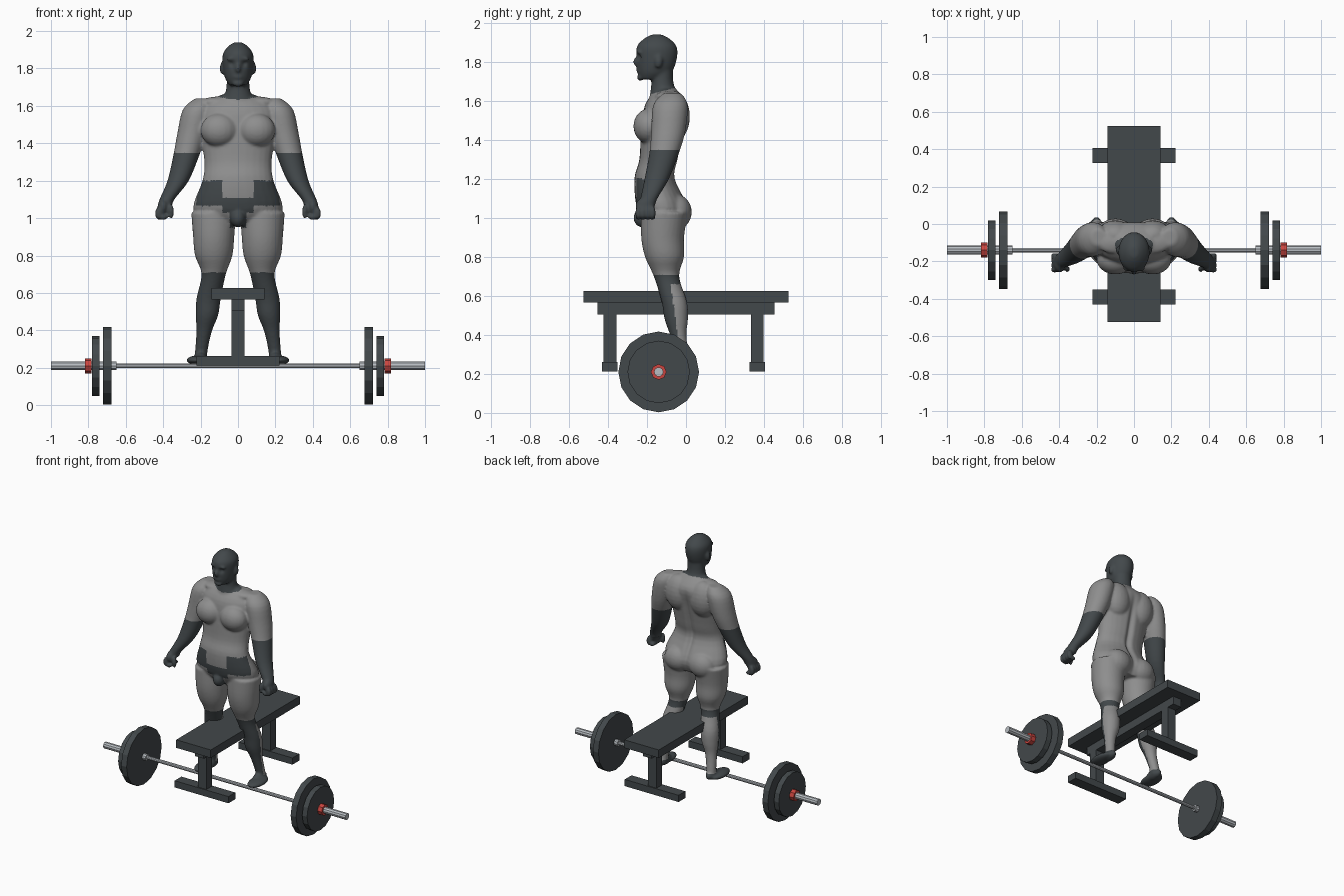
import bpy, bmesh, math
from mathutils import Matrix, Vector

default = bpy.data.objects.get("Cube")
if default:
    bpy.data.objects.remove(default, do_unlink=True)


def material(name, *rgb):
    mat = bpy.data.materials.new(name)
    mat.use_nodes = True
    mat.diffuse_color = (*rgb, 1)
    shader = mat.node_tree.nodes["Principled BSDF"]
    shader.inputs["Base Color"].default_value = mat.diffuse_color
    return mat


charcoal = material("charcoal", .055, .065, .07)
grey_skin = material("grey skin", .27, .27, .27)
steel = material("steel", .48, .51, .54)
red = material("red collar", .6, .06, .05)


def add_object(name, bm, *materials):
    mesh = bpy.data.meshes.new(name)
    bmesh.ops.recalc_face_normals(bm, faces=bm.faces)
    bm.to_mesh(mesh)
    bm.free()
    for mat in materials:
        mesh.materials.append(mat)
    ob = bpy.data.objects.new(name, mesh)
    bpy.context.collection.objects.link(ob)
    return ob


def placed(centre, size):
    return Matrix.Translation(centre) @ Matrix.Diagonal((*size, 1))


def box(name, centre, size):
    bm = bmesh.new()
    bmesh.ops.create_cube(bm, matrix=placed(centre, size))
    add_object(name, bm, charcoal)


def rod(name, middle, length, radius, sides, mat):
    """Cylinder along x on the barbell axis."""
    bm = bmesh.new()
    matrix = Matrix.Translation((middle, -.14, .21)) @ Matrix.Rotation(math.pi / 2, 4, "Y")
    bmesh.ops.create_cone(bm, cap_ends=True, segments=sides, radius1=radius,
                          radius2=radius, depth=length, matrix=matrix)
    add_object(name, bm, mat)


# Bench
box("bench_seat", (0, 0, .595), (.285, 1.05, .06))
box("bench_rail", (0, 0, .535), (.07, .91, .06))
for end, y in (("front", -.39), ("back", .365)):
    box(end + "_bench_post", (0, y, .38), (.07, .065, .25))
    box(end + "_bench_foot", (0, y, .237), (.445, .08, .05))

# Barbell
rod("barbell_shaft", 0, 1.4, .013, 10, steel)
for name, side in (("left", 1), ("right", -1)):
    rod(name + "_sleeve", side * .825, .35, .024, 10, steel)
    rod(name + "_large_plate", side * .7, .045, .207, 16, charcoal)
    rod(name + "_small_plate", side * .76, .04, .16, 16, charcoal)
    rod(name + "_collar", side * .8, .035, .04, 8, red)


# Body: tubes and muscle ellipsoids fused into one skin
def spline(rows, steps=4):
    """Smooth rows of numbers with a Catmull-Rom curve."""
    padded = [rows[0], *rows, rows[-1]]
    for quad in zip(padded, padded[1:], padded[2:], padded[3:]):
        for step in range(steps):
            t = step / steps
            yield [b + t * (c - a + t * (2 * a - 5 * b + 4 * c - d
                                         + t * (3 * (b - c) + d - a))) / 2
                   for a, b, c, d in zip(*quad)]
    yield rows[-1]


def tube(bm, rows, depth=1, sides=28):
    """Rows of (z, y, radius), with x added for limbs, which come in pairs."""
    for side in (1, -1) if len(rows[0]) > 3 else (1,):
        loops = []
        for z, y, radius, *x in spline(rows):
            angles = [math.tau * k / sides for k in range(sides)]
            loops.append([bm.verts.new((side * (sum(x) + radius * math.cos(angle)),
                                        y + depth * radius * math.sin(angle), z))
                          for angle in angles])
        for low, high in zip(loops, loops[1:]):
            for k in range(sides):
                bm.faces.new((low[k], low[k - 1], high[k - 1], high[k]))
        bm.faces.new(loops[0])
        bm.faces.new(loops[-1])


def muscle(bm, x, y, z, *radii):
    """Ellipsoid, doubled across x unless it sits on the centre line."""
    for side in (1, -1) if x else (1,):
        bmesh.ops.create_uvsphere(bm, u_segments=20, v_segments=12, radius=1,
                                  matrix=placed((side * x, y, z), radii))


body = bmesh.new()
# Torso
tube(body, [(1.66, -.1, .09), (1.58, -.1, .2), (1.45, -.12, .2), (1.3, -.14, .18),
            (1.2, -.16, .19), (1.05, -.12, .24), (.96, -.11, .16)], depth=.55)
muscle(body, .1, -.19, 1.47, .1, .08, .09)      # chest
muscle(body, .1, -.06, 1.52, .1, .08, .13)      # upper back
muscle(body, .1, -.1, 1.62, .1, .06, .03)       # shoulder slope
muscle(body, .1, -.05, 1.03, .1, .08, .09)      # buttock
muscle(body, 0, -.22, 1, .04, .05, .05)         # groin
# Neck and head
tube(body, [(1.78, -.12, .06), (1.68, -.12, .065), (1.6, -.1, .1)], depth=.9)
tube(body, [(1.94, -.15, .02), (1.92, -.15, .05), (1.88, -.15, .08), (1.82, -.15, .082),
            (1.75, -.16, .07), (1.71, -.18, .045)], depth=1.27)
muscle(body, .086, -.14, 1.8, .011, .02, .034)  # ear
muscle(body, 0, -.25, 1.8, .016, .022, .025)    # nose
muscle(body, .03, -.24, 1.85, .03, .016, .012)  # brow
muscle(body, 0, -.24, 1.755, .03, .016, .013)   # lips
muscle(body, 0, -.235, 1.72, .03, .016, .018)   # chin
# Legs and feet
tube(body, [(1.03, -.11, .12, .13), (.9, -.12, .11, .13), (.8, -.11, .1, .13),
            (.7, -.1, .065, .13), (.57, -.06, .065, .157), (.48, -.05, .06, .166),
            (.4, -.04, .042, .18), (.3, -.02, .034, .195), (.24, -.01, .035, .2)])
muscle(body, .22, -.08, .24, .055, .1, .025)    # toes
muscle(body, .2, -.03, .25, .035, .07, .035)    # heel
# Arms and hands
tube(body, [(1.64, -.07, .04, .19), (1.58, -.08, .08, .215), (1.45, -.09, .08, .245),
            (1.34, -.11, .07, .275), (1.2, -.15, .057, .32), (1.1, -.19, .04, .38),
            (1.06, -.2, .037, .39)], depth=1.1)
muscle(body, .4, -.21, 1.06, .03, .05, .045)    # palm
muscle(body, .357, -.24, 1.035, .015, .017, .04)  # thumb
for finger in range(4):
    y = -.245 + finger * .025
    muscle(body, .424, y, 1.025, .02, .015, .035)
    muscle(body, .4, y, 1.005, .025, .015, .015)

figure = add_object("body", body, grey_skin, charcoal)
fuse = figure.modifiers.new("fuse", "REMESH")
fuse.mode = "VOXEL"
fuse.voxel_size = .008
relax = figure.modifiers.new("relax", "SMOOTH")
relax.factor = .5
relax.iterations = 5
depsgraph = bpy.context.evaluated_depsgraph_get()
skin = bpy.data.meshes.new_from_object(figure.evaluated_get(depsgraph))
figure.modifiers.clear()
figure.data = skin
skin.materials.clear()
skin.materials.append(grey_skin)
skin.materials.append(charcoal)

# Eye sockets and the groove of the spine
eye = Vector((.034, -.25, 1.825))
for vert in skin.vertices:
    x, y, z = vert.co
    distance = (Vector((abs(x), y, z)) - eye).length
    vert.co.y += .014 * math.exp(-(distance / .018) ** 2)
    if y > -.1 and .9 < z < 1.6:
        fade = math.sin(math.pi * (z - .9) / .7)
        vert.co.y -= .022 * fade * math.exp(-(x / .02) ** 2)


def is_dark(x, y, z):
    if z > 1.5:                                     # head and neck
        return z > 1.68 + y / 4 and x < .13
    if z > .95 and x > min(.3, max(.19, 1.1 - .7 * z)):  # forearms
        return z < 1.35
    if z > .9:                                      # briefs
        outer = x > .085
        low, high = (1.065, 1.2) if outer else (.95 if x < .045 else 1.03, 1.11)
        return y < -.165 and low < z < high
    shin = y < .008 - .13 * z                       # knees, shins and feet
    return z < .71 and (z > .66 or z < .27 or shin)


for face in skin.polygons:
    x, y, z = face.center
    face.material_index = int(is_dark(abs(x), y, z))
    face.use_smooth = True
